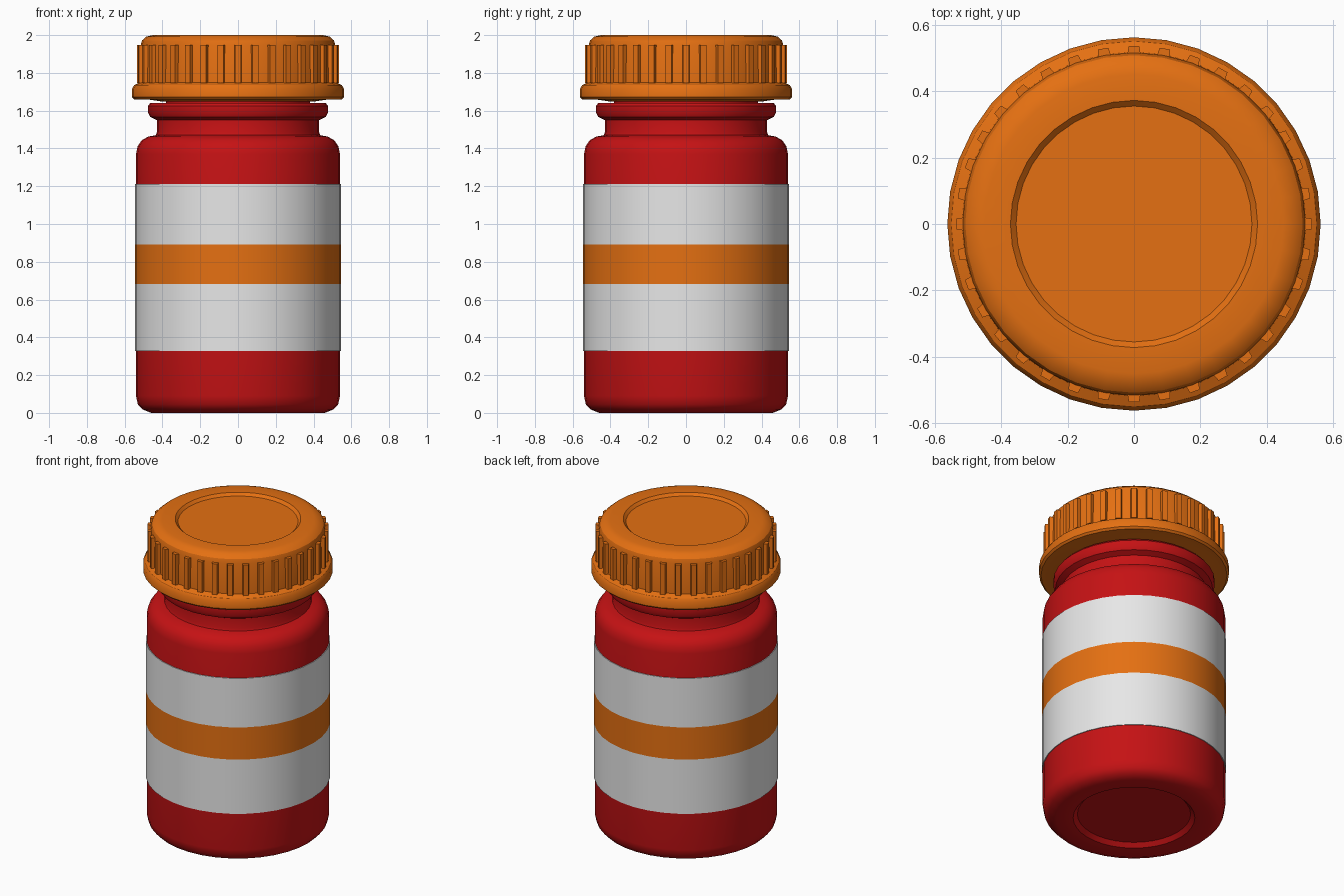
import bpy, bmesh, math
from mathutils import Matrix, Vector

if "Cube" in bpy.data.objects:
    bpy.data.objects.remove(bpy.data.objects["Cube"])

SIDES = 36


def material(name, rgb):
    m = bpy.data.materials.new(name)
    m.diffuse_color = (*rgb, 1)
    m.use_nodes = True
    m.node_tree.nodes["Principled BSDF"].inputs["Base Color"].default_value = m.diffuse_color
    return m


red = material("red", (0.56, 0.006, 0.007))
white = material("white", (0.8, 0.8, 0.8))
orange = material("orange", (0.78, 0.162, 0.006))


def finish(name, bm, mats, rule=None, angle=32):
    bmesh.ops.recalc_face_normals(bm, faces=bm.faces)
    if rule:
        for f in bm.faces:
            f.material_index = rule(f.calc_center_median().z)
    me = bpy.data.meshes.new(name)
    bm.to_mesh(me)
    bm.free()
    ob = bpy.data.objects.new(name, me)
    bpy.context.collection.objects.link(ob)
    for m in mats:
        me.materials.append(m)
    bpy.ops.object.select_all(action='DESELECT')
    bpy.context.view_layer.objects.active = ob
    ob.select_set(True)
    bpy.ops.object.shade_smooth_by_angle(angle=math.radians(angle))
    return ob


def lathe(name, profile, mats, rule=None):
    """Spin (radius, z) points that start and end on the axis."""
    bm = bmesh.new()
    verts = [bm.verts.new((r, 0, z)) for r, z in profile]
    edges = [bm.edges.new(p) for p in zip(verts, verts[1:])]
    bmesh.ops.spin(bm, geom=verts + edges, cent=(0, 0, 0), axis=(0, 0, 1),
                   angle=2 * math.pi, steps=SIDES)
    bmesh.ops.remove_doubles(bm, verts=bm.verts, dist=1e-4)
    return finish(name, bm, mats, rule)


# Bottle with recessed base, shoulder and neck ring
lathe("bottle", [
    (0, 0.03), (0.335, 0.03), (0.36, 0.005), (0.46, 0.0), (0.505, 0.018),
    (0.53, 0.045), (0.54, 0.09), (0.54, 1.37), (0.532, 1.41), (0.51, 1.443),
    (0.475, 1.463), (0.435, 1.47), (0.43, 1.485), (0.43, 1.55), (0.465, 1.567),
    (0.477, 1.59), (0.477, 1.625), (0.465, 1.64), (0.38, 1.64), (0.38, 1.70),
    (0, 1.70)], [red])


# Wrap-around label with an orange middle band
def label_colour(z):
    return 1 if 0.68 < z < 0.893 else 0


lathe("label", [
    (0.5, 0.328), (0.545, 0.328), (0.545, 0.682), (0.545, 0.892),
    (0.545, 1.212), (0.5, 1.212)], [white, orange], label_colour)

# Cap with lower flange, rounded top edge and a shallow round recess
lathe("cap", [
    (0, 1.648), (0.40, 1.648), (0.48, 1.66), (0.55, 1.66), (0.562, 1.672),
    (0.562, 1.715), (0.55, 1.735), (0.518, 1.75), (0.516, 1.945),
    (0.508, 1.972), (0.485, 1.992), (0.45, 2.0), (0.372, 2.0),
    (0.355, 1.983), (0, 1.983)], [orange])

# Grip ribs around the cap
bm = bmesh.new()
for i in range(36):
    a = 2 * math.pi * i / 36
    m = (Matrix.Rotation(a, 4, 'Z') @ Matrix.Translation((0.519, 0, 1.847))
         @ Matrix.Diagonal((0.034, 0.044, 0.2, 1)))
    new = bmesh.ops.create_cube(bm, size=1, matrix=m)["verts"]
    # narrow the outer face of each rib
    out = Vector((math.cos(a), math.sin(a), 0))
    side = Vector((-math.sin(a), math.cos(a), 0))
    for v in new:
        if v.co.dot(out) > 0.519:
            v.co -= side * v.co.dot(side) * 0.3
finish("cap_ribs", bm, [orange], angle=20)
